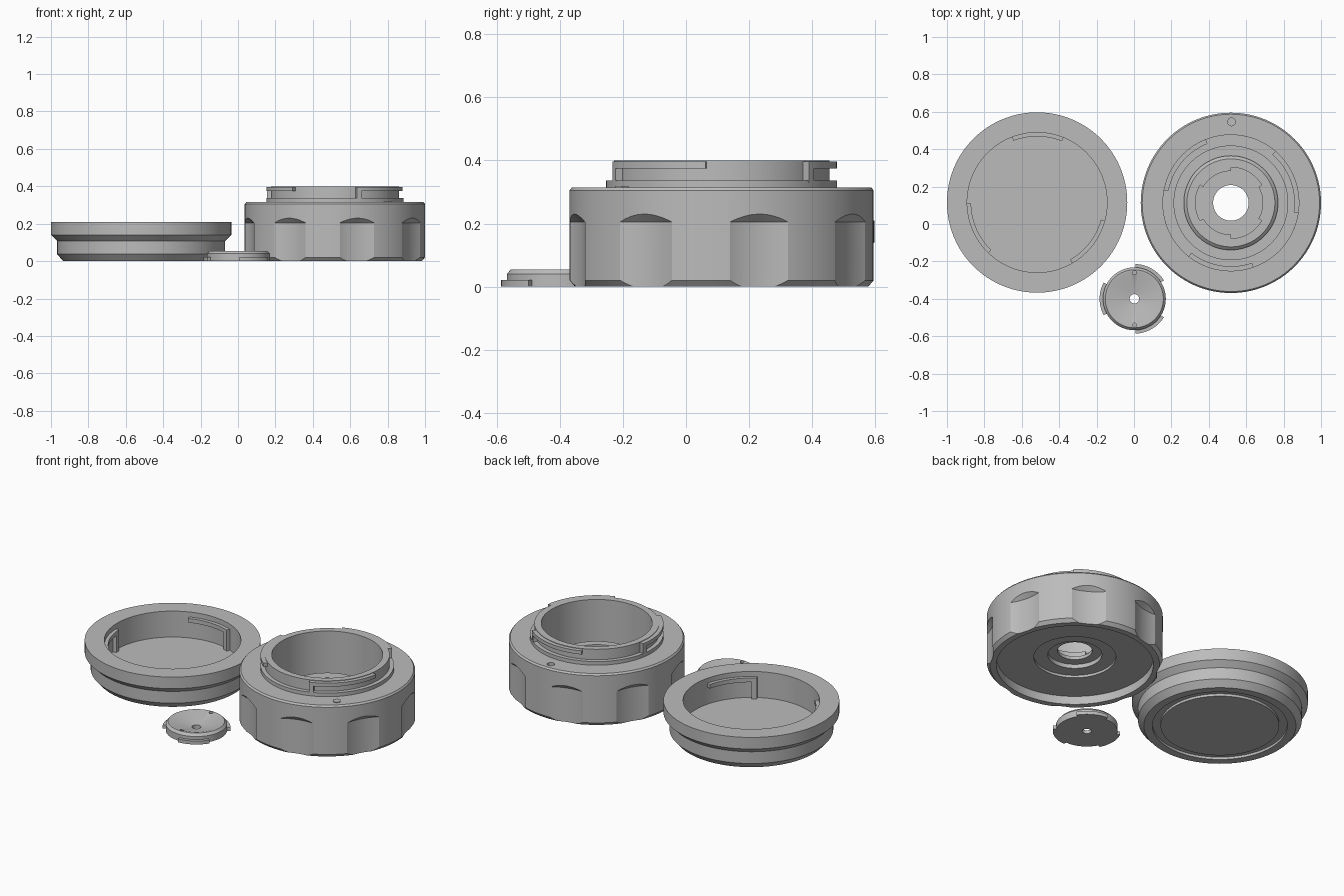
import bpy, bmesh
from math import sin, cos, radians, pi

old = bpy.data.objects.get("Cube")
if old:
    bpy.data.objects.remove(old, do_unlink=True)

gray = bpy.data.materials.new("plain gray")
gray.use_nodes = True
gray.diffuse_color = (0.5, 0.5, 0.5, 1)
gray.node_tree.nodes["Principled BSDF"].inputs["Base Color"].default_value = (0.5, 0.5, 0.5, 1)

CAP = (-0.518, 0.115)
BODY = (0.518, 0.113)
DISC = (0.002, -0.4)


def finish(name, bm, centre):
    bmesh.ops.remove_doubles(bm, verts=bm.verts, dist=1e-5)
    bmesh.ops.recalc_face_normals(bm, faces=bm.faces)
    mesh = bpy.data.meshes.new(name)
    bm.to_mesh(mesh)
    bm.free()
    mesh.materials.append(gray)
    ob = bpy.data.objects.new(name, mesh)
    ob.location = (centre[0], centre[1], 0)
    bpy.context.collection.objects.link(ob)
    return ob


def lathe(name, profile, centre, segments=128):
    """Turn a closed (radius, height) outline around the vertical axis."""
    bm = bmesh.new()
    rings = []
    for r, z in profile:
        if r == 0:
            rings.append([bm.verts.new((0, 0, z))] * segments)
        else:
            rings.append([bm.verts.new((r * cos(2 * pi * i / segments), r * sin(2 * pi * i / segments), z))
                          for i in range(segments)])
    for a, b in zip(rings, rings[1:] + rings[:1]):
        if a[0] is a[1] and b[0] is b[1]:
            continue
        for i in range(segments):
            j = (i + 1) % segments
            corners = list(dict.fromkeys((a[i], a[j], b[j], b[i])))
            bm.faces.new(corners)
    return finish(name, bm, centre)


def arc_block(name, r0, r1, z0, z1, a0, a1, centre, steps=20):
    """Curved bar between two radii, heights and angles in degrees."""
    bm = bmesh.new()
    sections = []
    for i in range(steps + 1):
        a = radians(a0 + (a1 - a0) * i / steps)
        sections.append([bm.verts.new((r * cos(a), r * sin(a), z))
                         for r, z in ((r0, z0), (r1, z0), (r1, z1), (r0, z1))])
    for s, t in zip(sections, sections[1:]):
        for k in range(4):
            m = (k + 1) % 4
            bm.faces.new((s[k], s[m], t[m], t[k]))
    bm.faces.new(sections[0])
    bm.faces.new(sections[-1])
    return finish(name, bm, centre)


def rod(name, radius, z0, z1, centre, segments=24):
    return lathe(name, [(0, z0), (radius, z0), (radius, z1), (0, z1)], centre, segments)


def polar(centre, radius, degrees):
    a = radians(degrees)
    return (centre[0] + radius * cos(a), centre[1] + radius * sin(a))


def cut(target, cutter):
    cutter.hide_render = True
    mod = target.modifiers.new("cut", "BOOLEAN")
    mod.operation = "DIFFERENCE"
    mod.solver = "EXACT"
    mod.object = cutter
    bpy.context.view_layer.objects.active = target
    bpy.ops.object.modifier_apply(modifier=mod.name)
    bpy.data.objects.remove(cutter, do_unlink=True)


# Cap: shallow cup with a flared rim and a ring groove underneath
cap = lathe("cap", [
    (0, 0), (0.325, 0), (0.325, 0.015), (0.37, 0.015), (0.37, 0), (0.417, 0),
    (0.449, 0.037), (0.449, 0.108), (0.482, 0.14), (0.482, 0.21),
    (0.374, 0.21), (0.374, 0.053), (0, 0.053)], CAP)

# Hooked ridges inside the cap
for n, (start, end) in enumerate(((68, 111), (181, 226), (300, 345)), 1):
    arc_block(f"cap_ridge_{n}", 0.353, 0.38, 0.155, 0.18, start, end, CAP)
    arc_block(f"cap_ridge_stop_{n}", 0.353, 0.38, 0.05, 0.18, start, start + 5, CAP, 4)

# Body: grip ring, neck, bore with raised seat, stepped underside and through hole
body = lathe("body", [
    (0.43, 0), (0.465, 0), (0.482, 0.02), (0.482, 0.305), (0.474, 0.315),
    (0.366, 0.315), (0.366, 0.337), (0.342, 0.337), (0.342, 0.4),
    (0.304, 0.4), (0.304, 0.14), (0.252, 0.14), (0.252, 0.165), (0.235, 0.18),
    (0.17, 0.18), (0.17, 0.15), (0.19, 0.15), (0.19, 0.11),
    (0.095, 0.11), (0.095, 0.09), (0.148, 0.09), (0.148, 0.065),
    (0.225, 0.065), (0.225, 0.05), (0.43, 0.05)], BODY)

# Finger scallops around the grip
for k in range(8):
    scallop = lathe("scallop_cutter", [(0, -0.05), (0.3, -0.05), (0.3, 0.205), (0.27, 0.235), (0, 0.235)],
                    polar(BODY, 0.757, 14.5 + 45 * k), 160)
    cut(body, scallop)

# Entry notches in the seat
for k in range(3):
    mid = 60 + 120 * k
    cut(body, arc_block("notch_cutter", 0.15, 0.1899, 0.145, 0.2, mid - 30, mid + 30, BODY))

# Index dimple and index mark on the shoulder
cut(body, rod("dimple_cutter", 0.021, 0.295, 0.35, polar(BODY, 0.433, 89.5)))
mark = rod("index_mark", 0.024, 0.31, 0.319, polar(BODY, 0.426, -48), 6)

# Hooked lugs on the neck
for k in range(3):
    start = 49 + 120 * k
    arc_block(f"neck_lug_{k + 1}", 0.335, 0.366, 0.375, 0.397, start, start + 63, BODY)
    arc_block(f"neck_lug_stop_{k + 1}", 0.335, 0.366, 0.33, 0.397, start, start + 4, BODY, 4)

# Insert disc: dished top with a centre hole
disc = lathe("insert_disc", [
    (0.025, 0), (0.168, 0), (0.168, 0.04), (0.155, 0.055), (0.142, 0.055),
    (0.036, 0.02), (0.025, 0.02)], DISC, 96)
for side in (-1, 1):
    cut(disc, rod("pin_hole_cutter", 0.011, 0.03, 0.08, polar(DISC, 0.14, 90 * side), 16))

# Locking tabs of the insert disc
for k in range(3):
    mid = 60 + 120 * k
    arc_block(f"disc_tab_{k + 1}", 0.155, 0.186, 0, 0.021, mid - 28, mid + 28, DISC)

# Smooth round walls, crisp edges
for ob in bpy.context.scene.objects:
    if ob.type == "MESH" and gray.name in ob.data.materials:
        ob.select_set(True)
        bpy.context.view_layer.objects.active = ob
bpy.ops.object.shade_smooth_by_angle(angle=radians(25))
